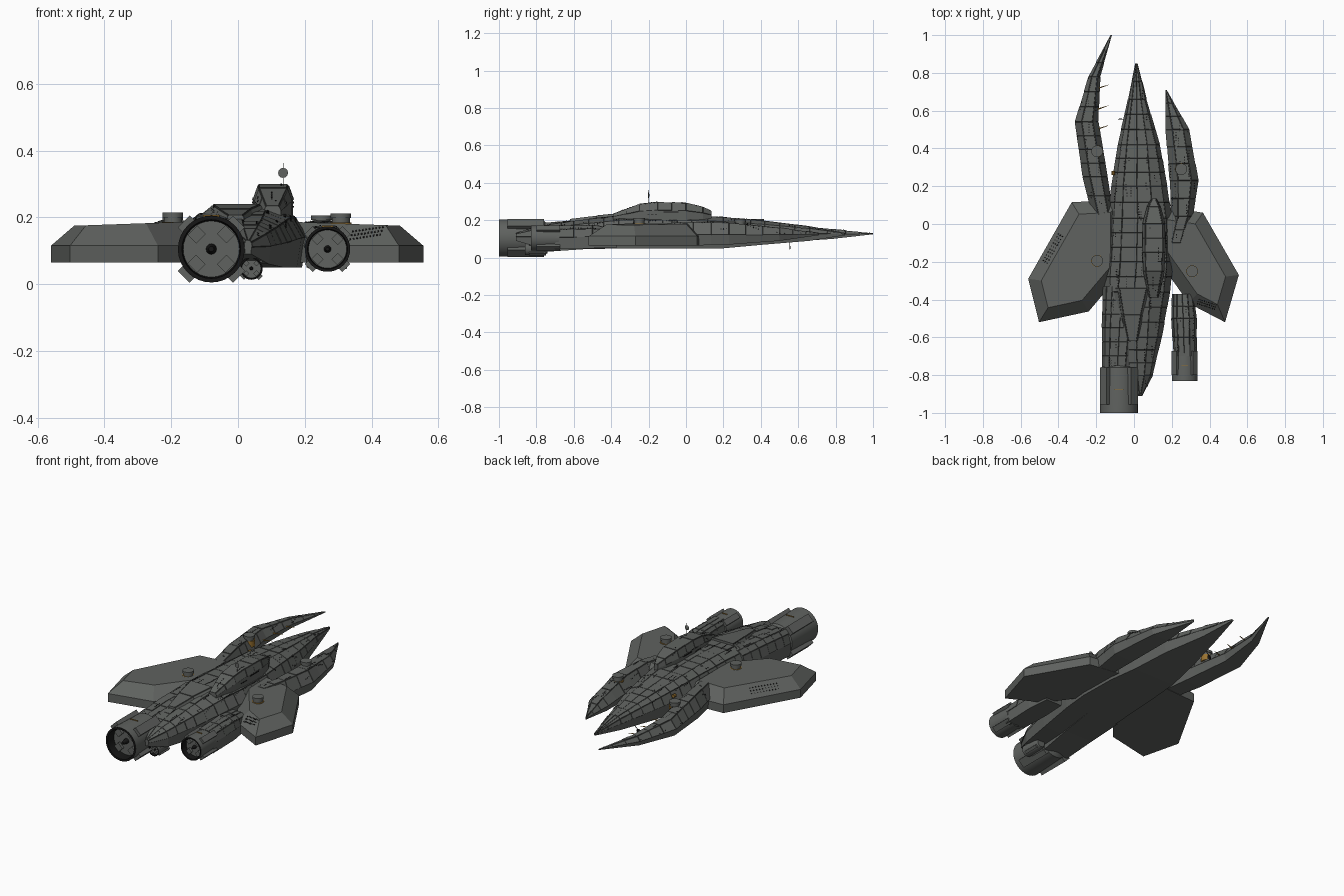
import bpy, bmesh, math, random
from mathutils import Vector, Matrix
from mathutils.bvhtree import BVHTree

random.seed(4)
if "Cube" in bpy.data.objects:
    bpy.data.objects.remove(bpy.data.objects["Cube"], do_unlink=True)


def material(name, rgb):
    m = bpy.data.materials.new(name)
    m.use_nodes = True
    m.diffuse_color = (*rgb, 1)
    m.node_tree.nodes["Principled BSDF"].inputs["Base Color"].default_value = (*rgb, 1)
    return m


HULL = material("hull grey", (0.115, 0.122, 0.115))
SEAM = material("seam dark grey", (0.05, 0.053, 0.05))
BLACK = material("port black", (0.008, 0.008, 0.008))
AMBER = material("marking amber", (0.32, 0.17, 0.03))


def finish(name, bm, mats=(HULL, SEAM), smooth=False, fix=True):
    if fix:
        bmesh.ops.recalc_face_normals(bm, faces=bm.faces)
    me = bpy.data.meshes.new(name)
    bm.to_mesh(me)
    for m in mats:
        me.materials.append(m)
    if smooth:
        me.shade_smooth()
        me.set_sharp_from_angle(angle=math.radians(35))
    ob = bpy.data.objects.new(name, me)
    bpy.context.collection.objects.link(ob)
    return bm


def panel(bm, min_area=0.0005):
    """Raise the upper faces as separate armour plates with dark seams."""
    bm.normal_update()
    for f in [f for f in bm.faces if f.normal.z > 0.12 and f.calc_area() > min_area]:
        rim = bmesh.ops.inset_individual(bm, faces=[f], thickness=0.002,
                                         depth=random.uniform(0.001, 0.004))
        for r in rim["faces"]:
            r.material_index = 1


def split(stations, step):
    out = [stations[0]]
    for a, b in zip(stations, stations[1:]):
        n = max(1, round(abs(a[0] - b[0]) / step))
        out += [tuple(p + (q - p) * i / n for p, q in zip(a, b)) for i in range(1, n + 1)]
    return out


BODY = [(.04, 0), (.96, 0), (1, .5), (.9, .85), (.7, 1), (.46, 1), (.22, 1), (.09, .85), (0, .5)]
BLADE = [(.08, 0), (.92, 0), (1, .45), (.75, 1), (.3, 1), (0, .45)]
SAIL = [(0, 0), (1, 0), (1, .55), (.87, 1), (.13, 1), (0, .55)]


def loft(name, section, stations, step=0.08, plates=True):
    """Stations run along y as (y, x left, x right, z bottom, z top)."""
    bm = bmesh.new()
    rings = [[bm.verts.new((a + (b - a) * u, y, lo + (hi - lo) * v)) for u, v in section]
             for y, a, b, lo, hi in split(stations, step)]
    n = len(section)
    for r, s in zip(rings, rings[1:]):
        for i in range(n):
            bm.faces.new((r[i], r[(i + 1) % n], s[(i + 1) % n], s[i]))
    bm.faces.new(rings[0])
    bm.faces.new(rings[-1])
    bmesh.ops.recalc_face_normals(bm, faces=bm.faces)
    if plates:
        panel(bm)
    return finish(name, bm)


def box(bm, at, size, rot=Matrix()):
    bmesh.ops.create_cube(bm, size=1, matrix=Matrix.Translation(at) @ rot.to_4x4()
                          @ Matrix.Diagonal((*size, 1)))


def rod(bm, a, b, r1, r2, seg=12, mat=0):
    a, b = Vector(a), Vector(b)
    q = (b - a).to_track_quat("Z", "Y").to_matrix().to_4x4()
    res = bmesh.ops.create_cone(bm, cap_ends=True, segments=seg, radius1=r1, radius2=r2,
                                depth=(b - a).length, matrix=Matrix.Translation((a + b) / 2) @ q)
    for f in {f for v in res["verts"] for f in v.link_faces}:
        f.material_index = mat


# Central hull, prongs and rear nacelles
hull = loft("main_hull", BODY, [
    (.85, .008, .018, .12, .13), (.66, -.03, .065, .09, .165), (.42, -.085, .135, .07, .195),
    (.2, -.12, .175, .05, .215), (.03, -.135, .2, .05, .222), (-.2, -.15, .206, .05, .226),
    (-.36, -.16, .19, .05, .224), (-.6, -.1, .145, .05, .195), (-.8, -.05, .098, .06, .165),
    (-.91, .02, .04, .09, .13)])
right_prong = loft("right_prong", BLADE, [
    (1, -.121, -.118, .125, .13), (.78, -.24, -.18, .1, .15), (.54, -.312, -.19, .085, .172),
    (.25, -.27, -.14, .07, .188), (.05, -.22, -.11, .065, .185)])
left_prong = loft("left_prong", BLADE, [
    (.71, .168, .172, .12, .13), (.5, .168, .292, .09, .158), (.23, .19, .34, .07, .183),
    (.04, .2, .31, .065, .188), (-.1, .17, .27, .065, .185)])
big_nacelle = loft("right_nacelle", BODY, [
    (-.33, -.163, .06, .05, .212), (-.55, -.168, .03, .045, .2), (-.77, -.168, .005, .03, .182)])
small_nacelle = loft("left_nacelle", BODY, [
    (-.37, .203, .315, .055, .155), (-.5, .2, .332, .05, .172), (-.7, .212, .33, .045, .168)])

# Command tower and the low deck behind it
tower = loft("command_tower", SAIL, [
    (.135, .095, .115, .2, .25), (.09, .07, .14, .2, .27), (0, .046, .164, .2, .291),
    (-.15, .045, .165, .2, .296), (-.25, .05, .16, .2, .285), (-.39, .078, .128, .2, .232)], 0.09)
loft("aft_deck", SAIL, [(-.34, -.1, .09, .19, .236), (-.48, -.07, .05, .18, .222),
                        (-.62, -.035, .02, .15, .205)], 0.14)


# Side wings: a vertical wall, then a sloped shoulder up to a flat roof
def wing(name, outline):
    bm = bmesh.new()
    base = bm.faces.new([bm.verts.new((x, y, .065)) for x, y in outline])
    bmesh.ops.recalc_face_normals(bm, faces=[base])
    ext = bmesh.ops.extrude_face_region(bm, geom=[base], use_keep_orig=True)
    top = [g for g in ext["geom"] if isinstance(g, bmesh.types.BMFace)][0]
    bmesh.ops.translate(bm, vec=(0, 0, .05), verts=top.verts)
    bmesh.ops.recalc_face_normals(bm, faces=bm.faces)
    bmesh.ops.inset_region(bm, faces=[top], thickness=.065, use_even_offset=True)
    for v in top.verts:
        v.co.z = .192 - .035 * abs(v.co.x)
    return finish(name, bm)


right_wing = wing("right_wing", [(-.06, .13), (-.33, .115), (-.56, -.29), (-.503, -.52),
                                 (-.24, -.463), (-.06, -.25)])
left_wing = wing("left_wing", [(.1, .1), (.365, .06), (.555, -.27), (.482, -.52),
                               (.29, -.42), (.1, -.15)])


# Engines: lathed bell, hub, inner vanes and four diagonal clamps
def engine(name, x, z, r, back, front, clamps=True):
    d = r * 0.55
    profile = [(.01, back + d), (.84 * r, back + d), (.88 * r, back), (r, back),
               (r, back + .012), (r, back + d), (.94 * r, front - .02), (.7 * r, front)]
    bm = bmesh.new()
    seg, rings = 32, []
    for pr, y in profile:
        rings.append([bm.verts.new((x + pr * math.cos(math.tau * k / seg), y,
                                    z + pr * math.sin(math.tau * k / seg))) for k in range(seg)])
    for j, (p, q) in enumerate(zip(rings, rings[1:])):
        for k in range(seg):
            f = bm.faces.new((p[k], p[(k + 1) % seg], q[(k + 1) % seg], q[k]))
            f.material_index = 1 if j in (1, 2) else 0
    bm.faces.new(rings[0])
    bm.faces.new(rings[-1])
    bmesh.ops.recalc_face_normals(bm, faces=bm.faces)
    rod(bm, (x, back + d, z), (x, back + .3 * d, z), .16 * r, .08 * r, mat=1)
    finish(name, bm, (HULL, BLACK), True, False)
    bm = bmesh.new()
    for k in range(4):
        rot = Matrix.Rotation(math.radians(45 + 90 * k), 3, "Y")
        box(bm, Vector((x, back + d - .008, z)) + rot @ Vector((0, 0, .62 * r)),
            (.4 * r, .015, .36 * r), rot)
        if clamps:
            box(bm, Vector((x, back * .45 + front * .55, z)) + rot @ Vector((0, 0, 1.02 * r)),
                (.5 * r, (front - back) * .75, .3 * r), rot)
    finish(name + "_clamps", bm)
    # thin amber marking on the crown
    bm = bmesh.new()
    box(bm, (x, (back + front) / 2 - .005, z + r), (.5 * r, .004, .004))
    finish(name + "_marking", bm, (AMBER,))


engine("right_engine", -.08, .105, .1, -1, -.74)
engine("left_engine", .268, .105, .068, -.83, -.66)
engine("keel_engine", .04, .047, .034, -.86, -.74)

# Gun turrets with amber collars
for i, (x, y, z) in enumerate([(-.195, -.195, .18), (.308, -.25, .178),
                               (-.195, .385, .172), (.25, .29, .172)]):
    bm = bmesh.new()
    rod(bm, (x, y, z - .03), (x, y, z + .006), .032, .032, 24, 1)
    rod(bm, (x, y, z), (x, y, z + .022), .027, .027, 24)
    rod(bm, (x, y, z + .02), (x, y, z + .034), .031, .031, 24)
    finish(f"turret_{i + 1}", bm, (HULL, AMBER), True)

# Spikes on the inner edge of the long prong
bm = bmesh.new()
for y in (.5, .605, .715):
    rod(bm, (-.2, y, .13), (-.135, y + .022, .13), .005, .001, 6)
rod(bm, (-.11, .26, .17), (-.11, .28, .17), .01, .01, 8)
finish("prong_spikes", bm, (AMBER,))

# Masts with dishes
bm = bmesh.new()
rod(bm, (.135, -.2, .27), (.135, -.2, .362), .001, .001, 6)
rod(bm, (.135, -.202, .333), (.135, -.196, .333), .015, .006, 12)
rod(bm, (-.03, .555, .1), (-.072, .555, .06), .002, .002, 6, 1)
rod(bm, (-.072, .553, .055), (-.072, .559, .055), .014, .006, 12, 1)
finish("masts", bm, (HULL, BLACK), True)

# Tower window slits and hull vents
bm = bmesh.new()
for s in (-1, 1):
    box(bm, (.105 + s * .06, -.08, .245), (.005, .08, .006))
    for k in range(3):
        box(bm, (.105 + s * .06, -.2 + k * .02, .232), (.004, .012, .004))
for k in range(3):
    box(bm, (-.05, -.345 - .022 * k, .236 - .003 * k), (.05, .004, .004))
finish("window_slits", bm, (BLACK,))


# Rows of small dark ports laid on the upper surfaces
def stamp(bm, tree, x, y, size, turn=0):
    loc, nor, _, _ = tree.ray_cast(Vector((x, y, 1)), Vector((0, 0, -1)))
    if loc and nor.z > .3:
        rot = nor.to_track_quat("Z", "Y").to_matrix() @ Matrix.Rotation(turn, 3, "Z")
        box(bm, loc, (size, size * 1.4, .003), rot)


def ports(name, src, rows):
    tree = BVHTree.FromBMesh(src)
    xs, ys = [v.co.x for v in src.verts], [v.co.y for v in src.verts]
    bm = bmesh.new()
    for _ in range(rows):
        x, y = random.uniform(min(xs), max(xs)), random.uniform(min(ys), max(ys))
        for k in range(random.randint(1, 5)):
            stamp(bm, tree, x, y + k * .014, .0045)
    finish(name, bm, (BLACK,))


for label, src, rows in (("hull", hull, 110), ("right_prong", right_prong, 40),
                         ("left_prong", left_prong, 35), ("right_nacelle", big_nacelle, 20),
                         ("left_nacelle", small_nacelle, 14), ("tower", tower, 8)):
    ports(label + "_ports", src, rows)

# Vent grids along the wing shoulders
for label, src, a, b in (("right", right_wing, (-.39, -.06), (-.47, -.2)),
                         ("left", left_wing, (.34, -.41), (.43, -.44))):
    tree, bm = BVHTree.FromBMesh(src), bmesh.new()
    a, b = Vector(a), Vector(b)
    side = (b - a).orthogonal().normalized() * .012
    for i in range(10):
        for j in range(3):
            p = a.lerp(b, i / 9) + side * (j - 1)
            stamp(bm, tree, p.x, p.y, .005, .5)
    finish(label + "_wing_vents", bm, (BLACK,))
